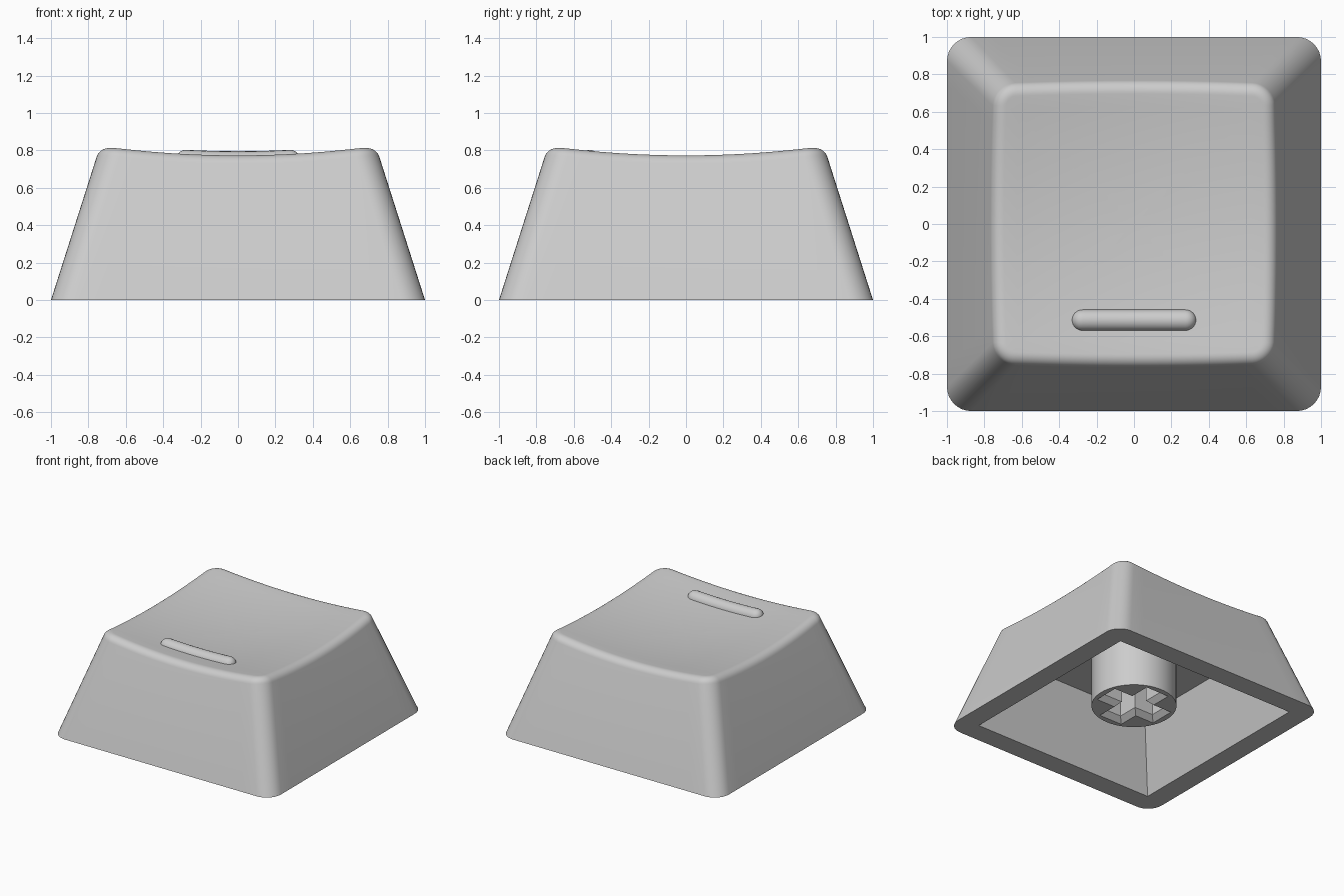
import bpy, bmesh, math

if "Cube" in bpy.data.objects:
    bpy.data.objects.remove(bpy.data.objects["Cube"])

grey = bpy.data.materials.new("light_grey_plastic")
grey.diffuse_color = (0.605, 0.605, 0.605, 1)
grey.use_nodes = True
grey.node_tree.nodes["Principled BSDF"].inputs["Base Color"].default_value = grey.diffuse_color

SLOPE = 0.32        # inward lean of the walls
FILLET = 0.075      # rounding between wall and top


def dish(x, y):
    """Height of the scooped top."""
    return 0.726 + 0.096 * (x * x + y * y)


def make_object(name, bm):
    bmesh.ops.recalc_face_normals(bm, faces=bm.faces[:])
    mesh = bpy.data.meshes.new(name)
    bm.to_mesh(mesh)
    bm.free()
    mesh.materials.append(grey)
    obj = bpy.data.objects.new(name, mesh)
    bpy.context.collection.objects.link(obj)
    return obj


def cut(obj, cutter):
    mod = obj.modifiers.new("cut", 'BOOLEAN')
    mod.operation = 'DIFFERENCE'
    mod.solver = 'EXACT'
    mod.object = cutter
    bpy.context.view_layer.objects.active = obj
    bpy.ops.object.modifier_apply(modifier=mod.name)
    bpy.data.objects.remove(cutter)


def smooth(obj, degrees=35):
    bpy.ops.object.select_all(action='DESELECT')
    obj.select_set(True)
    bpy.context.view_layer.objects.active = obj
    bpy.ops.object.shade_smooth_by_angle(angle=math.radians(degrees))


def bridge(bm, a, b):
    n = len(a)
    for i in range(n):
        bm.faces.new((a[i], a[(i + 1) % n], b[(i + 1) % n], b[i]))


# Rounded-square outline: quarter turn, corner angle, position along side
CORNER, SIDE = 8, 14
outline = []
for q in range(4):
    for i in range(CORNER + 1):
        outline.append((q, math.pi / 2 * i / CORNER, 0.0))
    for i in range(1, SIDE):
        outline.append((q, math.pi / 2, i / SIDE))


def outline_point(entry, half, radius):
    q, ang, t = entry
    c = half - radius
    x, y = c + radius * math.cos(ang), c + radius * math.sin(ang)
    x -= 2 * c * t
    for _ in range(q):
        x, y = -y, x
    return x, y


def top_point(entry, inset, drop):
    """Point inset from the edge where wall and dish meet."""
    z = 0.78
    for _ in range(8):
        x, y = outline_point(entry, 1 - SLOPE * z, 0.13 - 0.03 * z)
        z = dish(x, y)
    x, y = outline_point(entry, 1 - SLOPE * z - inset, 0.13 - 0.03 * z - inset)
    return x, y, dish(x, y) - drop


# Cap body: wall, rounded edge and dished top
bm = bmesh.new()
base = [bm.verts.new((*outline_point(e, 1.0, 0.13), 0)) for e in outline]
bm.faces.new(base)
prev = base
turn = math.pi / 2 - math.atan(SLOPE)
tangent = FILLET * math.tan(turn / 2)
for i in range(9):
    b = turn * (1 - i / 8)
    ring = [bm.verts.new(top_point(e, tangent - FILLET * math.sin(b),
                                   FILLET * (1 - math.cos(b)))) for e in outline]
    bridge(bm, prev, ring)
    prev = ring
edge = [v.co.copy() for v in prev]
for s in (0.9, 0.78, 0.65, 0.5, 0.35, 0.18):
    ring = [bm.verts.new((p.x * s, p.y * s, dish(p.x * s, p.y * s))) for p in edge]
    bridge(bm, prev, ring)
    prev = ring
mid = bm.verts.new((0, 0, dish(0, 0)))
for i in range(len(prev)):
    bm.faces.new((prev[i], prev[(i + 1) % len(prev)], mid))
cap = make_object("cap_shell", bm)

# Hollow underside with sloped walls
bm = bmesh.new()
rings = []
for half, z in ((0.86, -0.1), (0.663, 0.555)):
    rings.append([bm.verts.new((half * sx, half * sy, z))
                  for sx, sy in ((1, 1), (-1, 1), (-1, -1), (1, -1))])
    bm.faces.new(rings[-1])
bridge(bm, *rings)
cut(cap, make_object("cavity_cutter", bm))
smooth(cap)

# Mounting stem with a cross-shaped socket and chamfered mouth
FOOT, HEAD = 0.112, 0.57
bm = bmesh.new()
bmesh.ops.create_cone(bm, cap_ends=True, segments=64, radius1=0.32, radius2=0.32,
                      depth=HEAD - FOOT)
bmesh.ops.translate(bm, verts=bm.verts[:], vec=(0, 0, (FOOT + HEAD) / 2))
stem = make_object("mounting_stem", bm)


def cross(bm, reach, width, z):
    points = []
    for q in range(4):
        for x, y in ((reach, -width), (reach, width), (width, width)):
            for _ in range(q):
                x, y = -y, x
            points.append(bm.verts.new((x, y, z)))
    return points


bm = bmesh.new()
levels = [cross(bm, 0.285, 0.115, FOOT - 0.01), cross(bm, 0.235, 0.065, FOOT + 0.04),
          cross(bm, 0.235, 0.065, 0.545)]
bm.faces.new(levels[0])
bm.faces.new(levels[2])
bridge(bm, levels[0], levels[1])
bridge(bm, levels[1], levels[2])
cut(stem, make_object("socket_cutter", bm))
smooth(stem)

# Raised finger-locating bar that follows the dish
bm = bmesh.new()
R, REACH, Y = 0.058, 0.275, -0.515
stations = [(-REACH - R * math.cos(a), R * math.sin(a))
            for a in (math.pi / 2 * i / 8 for i in range(1, 9))]
stations += [(-REACH + 2 * REACH * i / 12, R) for i in range(1, 12)]
stations += [(-x, r) for x, r in reversed(stations[:8])]
prev = None
for x, r in stations:
    zc = dish(x, Y) - 0.014
    ring = [bm.verts.new((x, Y + r * math.cos(math.tau * k / 20),
                          zc + r * math.sin(math.tau * k / 20))) for k in range(20)]
    if prev:
        bridge(bm, prev, ring)
    else:
        bm.faces.new(ring)
    prev = ring
bm.faces.new(prev)
smooth(make_object("locating_bar", bm), 60)
